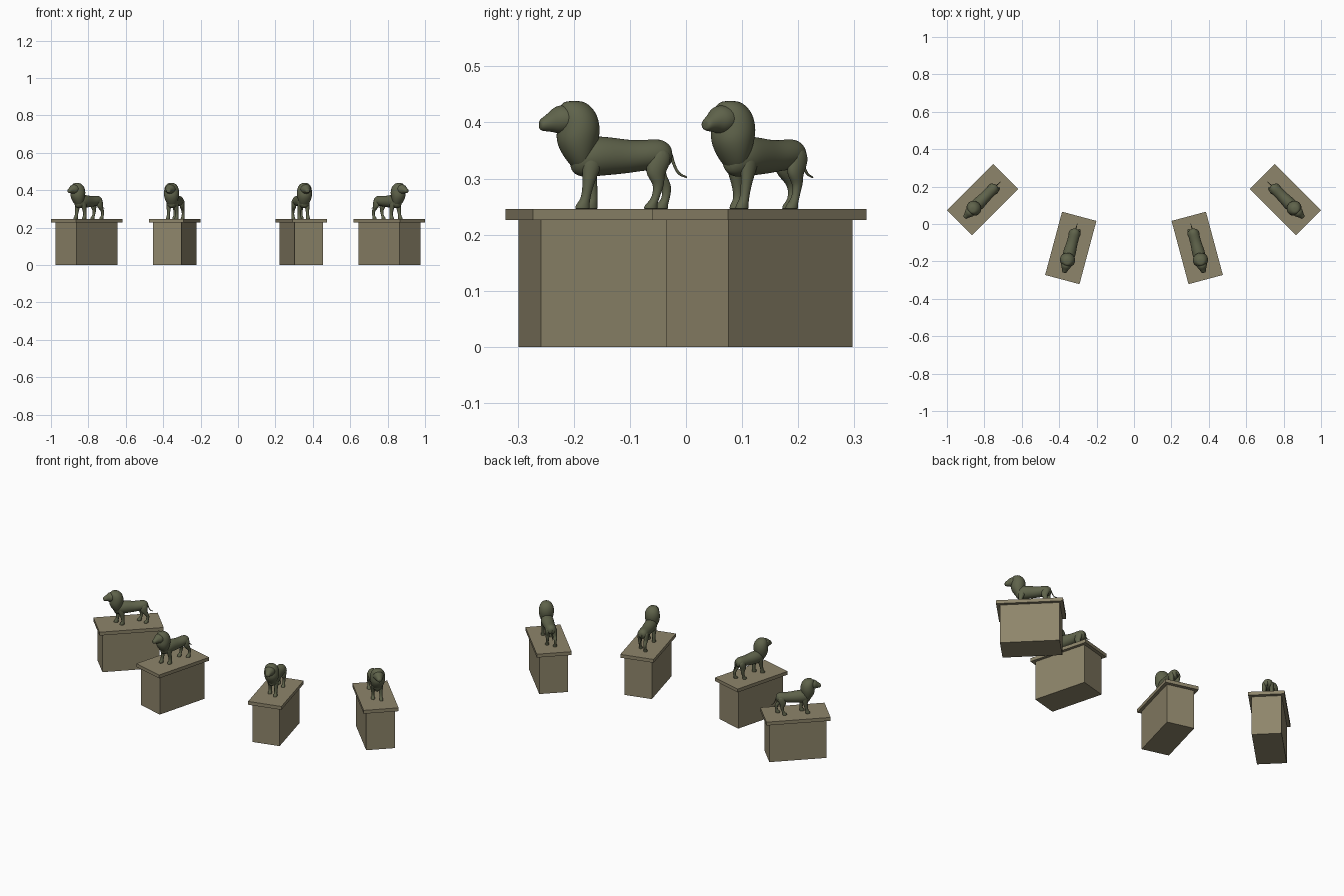
import bpy, bmesh, math
from mathutils import Matrix, Vector

if "Cube" in bpy.data.objects:
    bpy.data.objects.remove(bpy.data.objects["Cube"])


def material(name, rgb):
    m = bpy.data.materials.new(name)
    m.diffuse_color = (*rgb, 1)
    m.use_nodes = True
    m.node_tree.nodes["Principled BSDF"].inputs["Base Color"].default_value = m.diffuse_color
    return m


STONE = material("stone", (0.27, 0.235, 0.145))
BRONZE = material("bronze", (0.115, 0.125, 0.07))


def add_object(name, bm, mat, matrix, smooth=False):
    bmesh.ops.recalc_face_normals(bm, faces=bm.faces)
    for f in bm.faces:
        f.smooth = smooth
    mesh = bpy.data.meshes.new(name)
    bm.to_mesh(mesh)
    bm.free()
    mesh.materials.append(mat)
    ob = bpy.data.objects.new(name, mesh)
    ob.matrix_world = matrix
    bpy.context.collection.objects.link(ob)
    return ob


def box(name, half_x, half_y, z0, z1, matrix):
    bm = bmesh.new()
    bmesh.ops.create_cube(bm, size=1)
    bmesh.ops.scale(bm, vec=(2 * half_x, 2 * half_y, z1 - z0), verts=bm.verts)
    bmesh.ops.translate(bm, vec=(0, 0, (z0 + z1) / 2), verts=bm.verts)
    add_object(name, bm, STONE, matrix)


def loft(name, rings, axis, matrix, sides=12):
    """Skin elliptical rings (x, y, z, radius x, other radius) along y or z."""
    bm = bmesh.new()
    loops = []
    for x, y, z, rx, r2 in rings:
        loop = []
        for i in range(sides):
            a = 2 * math.pi * i / sides
            u, v = 1.04 * rx * math.cos(a), 1.04 * r2 * math.sin(a)
            loop.append(bm.verts.new((x + u, y, z + v) if axis == 'y' else (x + u, y + v, z)))
        loops.append(loop)
    for a, b in zip(loops, loops[1:]):
        for i in range(sides):
            j = (i + 1) % sides
            bm.faces.new((a[i], a[j], b[j], b[i]))
    bm.faces.new(loops[0])
    bm.faces.new(loops[-1])
    ob = add_object(name, bm, BRONZE, matrix, True)
    ob.modifiers.new("round", 'SUBSURF').levels = 2
    ob.modifiers["round"].render_levels = 2


# profiles: (y, z, radius x, radius z), head towards -y
TORSO = [(-.080, .335, .012, .016), (-.074, .336, .022, .028), (-.058, .338, .031, .036),
         (-.035, .340, .035, .036), (0, .340, .032, .033), (.03, .339, .029, .029),
         (.06, .342, .030, .027), (.085, .343, .028, .028), (.099, .342, .021, .021),
         (.106, .341, .011, .012)]
FACE = [(-.138, .396, .007, .006), (-.135, .396, .012, .011), (-.124, .399, .015, .015),
        (-.113, .404, .020, .021), (-.104, .405, .026, .025), (-.090, .405, .029, .026),
        (-.075, .405, .027, .025)]
# (z, y, radius x, radius y)
MANE = [(.4385, -.074, .012, .013), (.433, -.073, .024, .024), (.417, -.068, .036, .034),
        (.392, -.065, .041, .037), (.370, -.068, .040, .038), (.347, -.067, .034, .030),
        (.325, -.062, .024, .019), (.312, -.058, .012, .010)]
# legs: (z, y shift from the foot, pull to the shoulder or hip, radius x, radius y)
FRONT = [(.246, -.002, 0, .010, .013), (.2463, -.002, 0, .0105, .0135), (.255, -.001, 0, .010, .012),
         (.264, .004, 0, .008, .008), (.285, .004, .25, .009, .0095), (.305, .003, .6, .011, .013),
         (.330, .002, 1, .013, .020), (.352, .002, 1, .008, .014)]
HIND = [(.246, -.002, 0, .010, .012), (.2463, -.002, 0, .0105, .0125), (.254, -.001, 0, .010, .011),
        (.262, .006, 0, .007, .007), (.280, .010, .1, .007, .008), (.293, .008, .3, .009, .011),
        (.308, -.004, .6, .012, .017), (.332, -.001, 1, .014, .023), (.354, 0, 1, .009, .014)]


def leg(name, profile, x, foot_y, root_y, matrix):
    rings = [(x, foot_y + (root_y - foot_y) * pull + dy, z, rx, ry)
             for z, dy, pull, rx, ry in profile]
    loft(name, rings, 'z', matrix)


def lion(s, matrix):
    loft("lion_torso", [(0, *r) for r in TORSO], 'y', matrix)
    loft("lion_face", [(0, *r) for r in FACE], 'y', matrix)
    loft("lion_mane", [(0, y, z, rx, ry) for z, y, rx, ry in MANE], 'z', matrix, 16)
    # outer legs step forward, inner legs trail
    leg("lion_front_leg", FRONT, s * .020, -.062, -.047, matrix)
    leg("lion_front_leg", FRONT, -s * .020, -.037, -.047, matrix)
    leg("lion_hind_leg", HIND, s * .019, .064, .080, matrix)
    leg("lion_hind_leg", HIND, -s * .019, .094, .080, matrix)
    # thin hanging tail with an upturned tip
    cu = bpy.data.curves.new("lion_tail", 'CURVE')
    cu.dimensions = '3D'
    cu.bevel_depth = .003
    cu.bevel_resolution = 2
    cu.use_fill_caps = True
    pts = [(.092, .355, 1.3), (.103, .345, 1.1), (.110, .326, .9), (.120, .309, .8), (.134, .302, .5)]
    sp = cu.splines.new('BEZIER')
    sp.bezier_points.add(len(pts) - 1)
    sp.resolution_u = 5
    for p, (y, z, r) in zip(sp.bezier_points, pts):
        p.co, p.radius = (0, y, z), r
        p.handle_left_type = p.handle_right_type = 'AUTO'
    cu.materials.append(BRONZE)
    ob = bpy.data.objects.new("lion_tail", cu)
    ob.matrix_world = matrix
    bpy.context.collection.objects.link(ob)


# four pedestals in an arc, mirrored left and right
for s in (1, -1):
    for x, y, angle in ((.338, -.128, 15), (.809, .131, 45)):
        m = Matrix.Translation((s * x, y, 0)) @ Matrix.Rotation(s * math.radians(angle), 4, 'Z')
        box("pedestal_block", .078, .156, 0, .226, m)
        box("pedestal_slab", .095, .175, .226, .246, m)
        lion(s, m)
